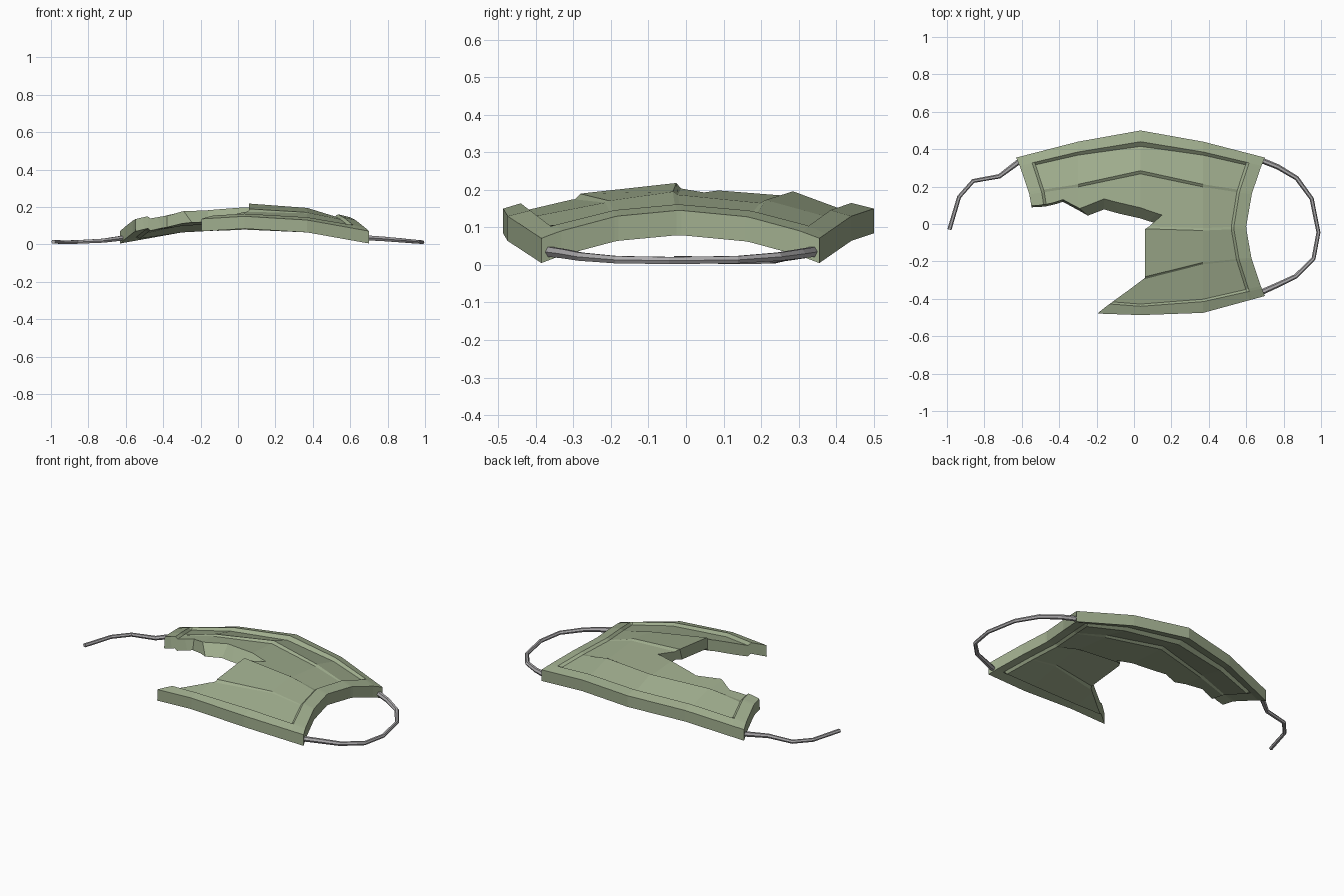
import bpy, bmesh

if "Cube" in bpy.data.objects:
    bpy.data.objects.remove(bpy.data.objects["Cube"])


def material(name, rgb):
    m = bpy.data.materials.new(name)
    m.diffuse_color = (*rgb, 1)
    m.use_nodes = True
    m.node_tree.nodes["Principled BSDF"].inputs["Base Color"].default_value = m.diffuse_color
    return m


green = material("sage_green_cloth", (0.35, 0.42, 0.27))
grey = material("grey_elastic", (0.42, 0.41, 0.42))


def mesh_object(name, verts, faces, mat=None):
    me = bpy.data.meshes.new(name)
    me.from_pydata(verts, [], faces)
    bm = bmesh.new()
    bm.from_mesh(me)
    bmesh.ops.recalc_face_normals(bm, faces=bm.faces)
    bm.to_mesh(me)
    bm.free()
    ob = bpy.data.objects.new(name, me)
    bpy.context.collection.objects.link(ob)
    if mat:
        me.materials.append(mat)
    return ob


# Mask rows from front to back: y at centre, middle, end; z at centre, middle
CX, THICK = 0.035, 0.066
rows = [
    (-0.487, -0.475, -0.385, 0.150, 0.130),   # outer hem
    (-0.440, -0.415, -0.345, 0.164, 0.145),   # hem inner edge
    (-0.428, -0.402, -0.332, 0.145, 0.130),   # groove
    (-0.300, -0.215, -0.190, 0.175, 0.166),   # pleat
    (-0.288, -0.205, -0.180, 0.191, 0.171),
    (-0.025, -0.035, -0.025, 0.220, 0.195),   # middle pleat
    (-0.012, -0.022, -0.012, 0.206, 0.187),
    (0.268, 0.198, 0.158, 0.184, 0.165),      # pleat
    (0.285, 0.212, 0.172, 0.196, 0.173),
    (0.415, 0.368, 0.298, 0.148, 0.130),      # groove
    (0.440, 0.385, 0.311, 0.165, 0.146),
    (0.500, 0.440, 0.355, 0.150, 0.130),
]


def half_row(i, row):
    """Points (dx, y, z) from centre to the side edge of one row."""
    yc, ym, ye, zc, zm = row
    t = min(abs(ye + 0.015) / 0.37, 1)
    xe = 0.565 + 0.1 * t ** 1.6
    zo = 0.145 - 0.074 * t ** 2
    hem = i in (0, 1, len(rows) - 2, len(rows) - 1)
    pts = [(0, yc, zc), (0.335, ym, zm)]
    for inset, lift in ((0.08, 0.004), (0.066, 0.016)):
        x = xe - inset
        k = (x - 0.335) / (xe - 0.335)
        if hem:
            inner = i in (1, len(rows) - 2)
            z = zm + (zo - zm) * k + (0.004 if inner else 0)
        else:
            z = zo + lift
        pts.append((x, ym + (ye - ym) * k, z))
    return pts + [(xe, ye, zo)]


# Pleated shell: a top grid, a lower copy and the walls between
top = []
for i, row in enumerate(rows):
    h = half_row(i, row)
    top += [(CX - x, y, z) for x, y, z in h[:0:-1]] + [(CX + x, y, z) for x, y, z in h]
n, r = 9, len(rows)
N = n * r
verts = top + [(x, y, z - THICK) for x, y, z in top]
faces = []
for j in range(r - 1):
    for i in range(n - 1):
        a = j * n + i
        q = [a, a + 1, a + n + 1, a + n]
        faces += [q, [v + N for v in reversed(q)]]
ring = (list(range(n)) + [j * n + n - 1 for j in range(1, r)]
        + [(r - 1) * n + i for i in range(n - 2, -1, -1)] + [j * n for j in range(r - 2, 0, -1)])
for a, b in zip(ring, ring[1:] + ring[:1]):
    faces.append([a, a + N, b + N, b])
mask = mesh_object("torn_mask_cloth", verts, faces, green)

# Slanted cutter for the torn corner: x, y at z = 0 and x, y at z = 0.3
tear = [
    (-0.215, -0.60, -0.215, -0.60), (-0.215, -0.495, -0.205, -0.49),
    (-0.10, -0.41, -0.10, -0.40), (0.06, -0.29, 0.06, -0.285),
    (0.06, -0.10, 0.06, 0.0), (-0.02, -0.08, 0.20, 0.13),
    (-0.16, -0.03, -0.16, 0.24), (-0.38, 0.10, -0.38, 0.16),
    (-0.48, 0.08, -0.48, 0.13), (-0.55, 0.08, -0.55, 0.12),
    (-0.62, 0.20, -0.62, 0.23), (-0.80, 0.20, -0.80, 0.23), (-0.80, -0.60, -0.80, -0.60),
]
m = len(tear)
cv = [(p[0], p[1], -0.001) for p in tear] + [(p[2], p[3], 0.3) for p in tear]
cf = [list(range(m))[::-1], list(range(m, 2 * m))]
for i in range(m):
    k = (i + 1) % m
    cf += [[i, k, k + m], [i, k + m, i + m]]
cutter = mesh_object("tear_cutter", cv, cf)
mod = mask.modifiers.new("tear", 'BOOLEAN')
mod.object, mod.operation, mod.solver = cutter, 'DIFFERENCE', 'EXACT'
bpy.context.view_layer.update()
cut = bpy.data.meshes.new_from_object(mask.evaluated_get(bpy.context.evaluated_depsgraph_get()))
mask.modifiers.clear()
mask.data = cut
bpy.data.objects.remove(cutter)
mask.data.materials.clear()
mask.data.materials.append(green)
for p in mask.data.polygons:
    p.material_index = 0


# Elastic ear straps
def strap(name, pts):
    cu = bpy.data.curves.new(name, 'CURVE')
    cu.dimensions = '3D'
    cu.bevel_depth, cu.bevel_resolution, cu.use_fill_caps = 0.015, 1, True
    s = cu.splines.new('POLY')
    s.points.add(len(pts) - 1)
    for p, (x, y, z) in zip(s.points, pts):
        p.co = (x, y, z, 1)
        p.radius = 0.72 + (z - 0.012) * 12
    s.use_smooth = False
    cu.materials.append(grey)
    ob = bpy.data.objects.new(name, cu)
    bpy.context.collection.objects.link(ob)


strap("right_ear_loop", [(0.67, 0.345, 0.036), (0.77, 0.305, 0.030), (0.87, 0.245, 0.022),
                         (0.95, 0.135, 0.014), (0.986, -0.045, 0.012), (0.96, -0.185, 0.014),
                         (0.865, -0.28, 0.022), (0.77, -0.325, 0.030), (0.67, -0.37, 0.036)])
strap("left_broken_strap", [(-0.60, 0.345, 0.036), (-0.72, 0.255, 0.020), (-0.86, 0.23, 0.013),
                            (-0.935, 0.145, 0.012), (-0.987, -0.03, 0.014)])
